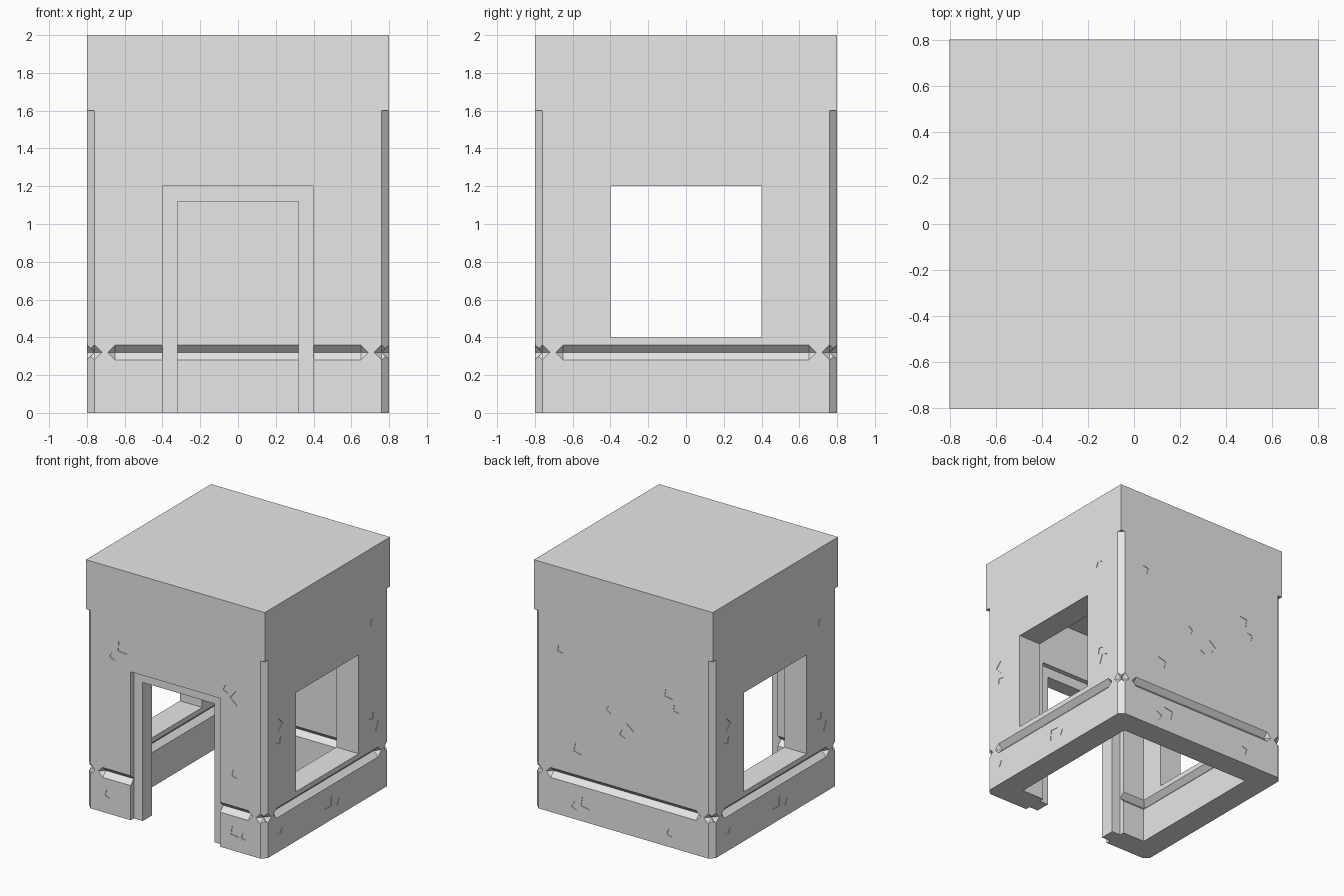
import bpy, bmesh, math
from mathutils import Matrix, Vector

cube = bpy.data.objects.get("Cube")
if cube:
    bpy.data.objects.remove(cube)

stone = bpy.data.materials.new("pale_grey_stone")
stone.use_nodes = True
GREY = (0.8, 0.8, 0.8, 1)
stone.diffuse_color = GREY
stone.node_tree.nodes["Principled BSDF"].inputs["Base Color"].default_value = GREY

HALF, WALL, GROOVE, BAND = 0.8, 0.2, 0.04, 0.32
INNER = HALF - WALL


def make(name, bm):
    bmesh.ops.recalc_face_normals(bm, faces=bm.faces)
    mesh = bpy.data.meshes.new(name)
    bm.to_mesh(mesh)
    bm.free()
    mesh.materials.append(stone)
    obj = bpy.data.objects.new(name, mesh)
    bpy.context.scene.collection.objects.link(obj)
    return obj


def box(bm, low, high, turn=Matrix()):
    low, high = Vector(low), Vector(high)
    size = Matrix.Diagonal((*(high - low), 1))
    bmesh.ops.create_cube(bm, size=1, matrix=turn @ Matrix.Translation((low + high) / 2) @ size)


def loft(bm, rings):
    """Skin four-sided rings and close both ends."""
    loops = [[bm.verts.new(p) for p in ring] for ring in rings]
    for a, b in zip(loops, loops[1:]):
        for i in range(4):
            bm.faces.new((a[i], a[i - 1], b[i - 1], b[i]))
    bm.faces.new(loops[0])
    bm.faces.new(loops[-1])


def pointed_bar(bm, half_length, matrix):
    """Diamond bar along x with pointed ends."""
    tip = half_length + GROOVE
    ends = []
    for x in (-half_length, half_length):
        ring = [(0, GROOVE), (GROOVE, 0), (0, -GROOVE), (-GROOVE, 0)]
        ends.append([bm.verts.new(matrix @ Vector((x, y, z))) for y, z in ring])
    for i in range(4):
        bm.faces.new((ends[0][i], ends[0][i - 1], ends[1][i - 1], ends[1][i]))
    for ring, x in zip(ends, (-tip, tip)):
        point = bm.verts.new(matrix @ Vector((x, 0, 0)))
        for i in range(4):
            bm.faces.new((ring[i], ring[i - 1], point))


def cut(target, name, bm):
    cutter = make(name, bm)
    cutter.hide_render = True
    mod = target.modifiers.new(name, 'BOOLEAN')
    mod.operation, mod.solver, mod.object = 'DIFFERENCE', 'EXACT', cutter
    mod.use_self = True
    bpy.context.view_layer.objects.active = target
    bpy.ops.object.modifier_apply(modifier=mod.name)
    bpy.data.objects.remove(cutter)


# Solid block
bm = bmesh.new()
box(bm, (-HALF, -HALF, 0), (HALF, HALF, 2))
walls = make("walls_and_roof", bm)

# Open-bottomed room with a groove running round the inside
bm = bmesh.new()
profile = [(INNER, -0.1), (INNER, BAND - GROOVE), (INNER + GROOVE, BAND),
           (INNER, BAND + GROOVE), (INNER, 1.6)]
loft(bm, [[(-r, -r, z), (r, -r, z), (r, r, z), (-r, r, z)] for r, z in profile])
cut(walls, "room_cutter", bm)

# Two side windows and a front doorway
bm = bmesh.new()
box(bm, (-1, -0.4, 0.4), (1, 0.4, 1.2))
cut(walls, "window_cutter", bm)
bm = bmesh.new()
box(bm, (-0.4, -1, -0.1), (0.4, -0.5, 1.2))
cut(walls, "door_cutter", bm)

# Wall grooves and chamfered corners with star-shaped notches
wall_bars, corner_bars, stars_x, stars_y = (bmesh.new() for _ in range(4))
for side in range(4):
    turn = Matrix.Rotation(side * math.pi / 2, 4, 'Z')
    pointed_bar(wall_bars, 0.65, turn @ Matrix.Translation((0, -HALF, BAND)))
    corner = turn @ Matrix.Translation((HALF, -HALF, 0))
    ring = [(GROOVE, 0), (0, GROOVE), (-GROOVE, 0), (0, -GROOVE)]
    loft(corner_bars, [[corner @ Vector((x, y, z)) for x, y in ring] for z in (-0.1, 1.6)])
    at = corner @ Matrix.Translation((0, 0, BAND))
    pointed_bar(stars_x, GROOVE, at)
    pointed_bar(stars_y, GROOVE, at @ Matrix.Rotation(math.pi / 2, 4, 'Z'))
cut(walls, "wall_groove_cutter", wall_bars)
cut(walls, "corner_cutter", corner_bars)
cut(walls, "star_cutter_x", stars_x)
cut(walls, "star_cutter_y", stars_y)

# Shallow square chips: across, height, size, tilt in degrees
FRONT = [(-.47, 1.375, .08, 5), (-.555, 1.285, .05, 30), (.46, 1.29, .05, 25),
         (.545, 1.235, .08, 40), (.535, .62, .05, 15), (-.6, .155, .05, 20),
         (.535, .155, .065, 8), (.615, .135, .04, 15)]
SIDE = [(.54, 1.41, .05, 20), (-.625, 1.025, .075, 45), (-.625, .9, .05, 12),
        (.56, .645, .05, 8), (.6, .555, .08, 20), (-.61, .165, .05, 25),
        (.01, .155, .085, 5), (.115, .125, .05, 25)]
BACK = [(-.56, 1.34, .05, 10), (.41, 1.24, .07, 10), (.475, 1.13, .05, 10),
        (-.12, .97, .05, 30), (.085, .9, .08, 40), (0, .805, .05, 25),
        (-.4, .577, .075, 15), (-.43, .106, .05, 30), (-.335, .155, .08, 10),
        (.42, .115, .05, 20)]
bm = bmesh.new()
for side, chips in enumerate((FRONT, SIDE, BACK, SIDE)):
    turn = Matrix.Rotation(side * math.pi / 2, 4, 'Z')
    for across, height, size, tilt in chips:
        place = (turn @ Matrix.Translation((across, -HALF, height))
                 @ Matrix.Rotation(math.radians(tilt), 4, 'Y'))
        h = size / 2
        box(bm, (-h, -0.02, -h), (h, 0.004, h), place)
cut(walls, "chip_cutter", bm)

# Door frame set into the middle of the wall
bm = bmesh.new()
outline = [(-.4, 0), (-.4, 1.2), (.4, 1.2), (.4, 0), (.32, 0), (.32, 1.12), (-.32, 1.12), (-.32, 0)]
face = bm.faces.new([bm.verts.new((x, -0.76, z)) for x, z in outline])
extruded = bmesh.ops.extrude_face_region(bm, geom=[face])["geom"]
bmesh.ops.translate(bm, vec=(0, 0.12, 0),
                    verts=[v for v in extruded if isinstance(v, bmesh.types.BMVert)])
make("door_frame", bm)
